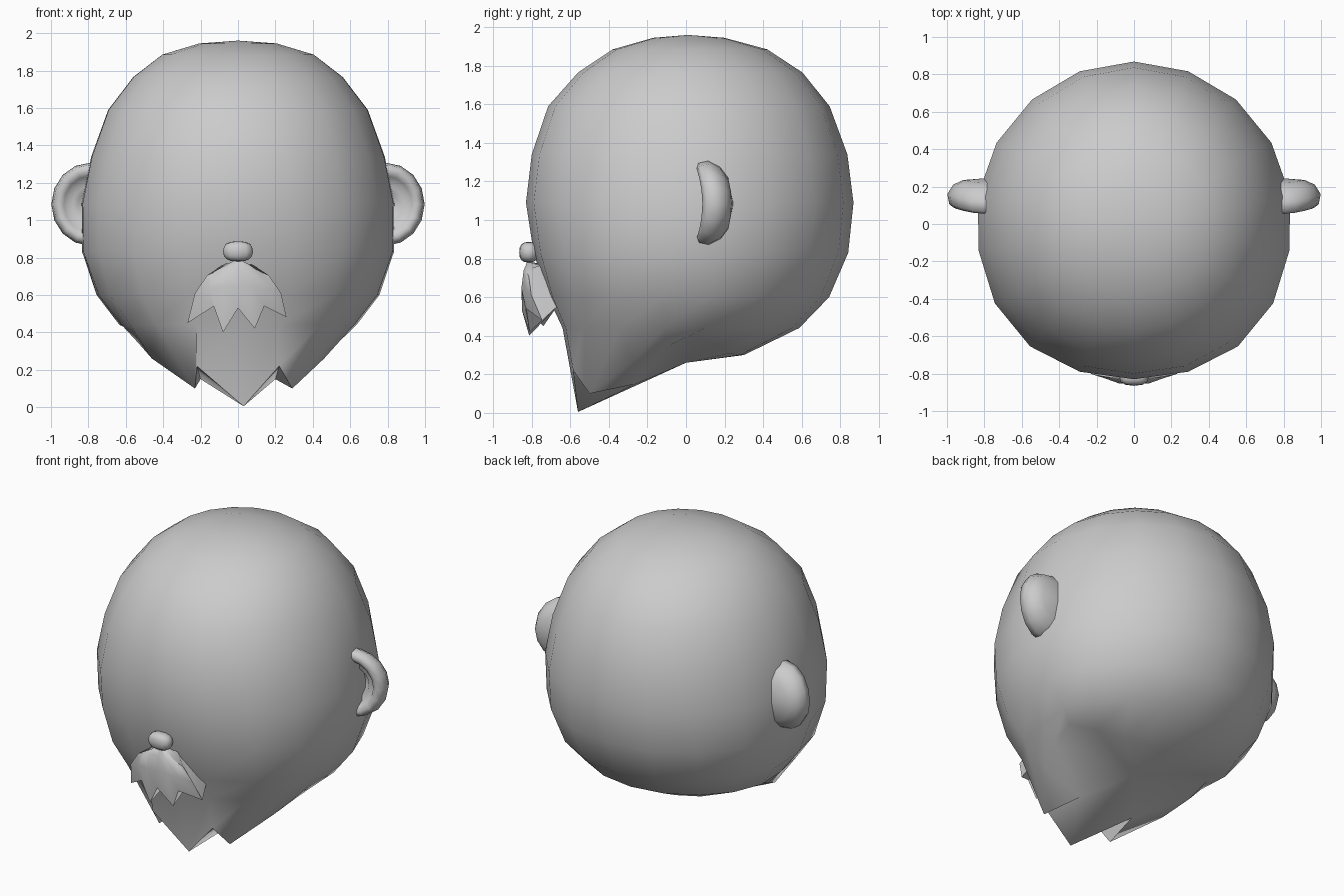
import bpy
import bmesh
from math import sin, cos, pi, radians

if "Cube" in bpy.data.objects:
    bpy.data.objects.remove(bpy.data.objects["Cube"])

grey = bpy.data.materials.new("plain_grey")
grey.use_nodes = True
grey.diffuse_color = (0.6, 0.6, 0.6, 1)
grey.node_tree.nodes["Principled BSDF"].inputs["Base Color"].default_value = (0.6, 0.6, 0.6, 1)


def finish(bm, name, angle):
    bmesh.ops.recalc_face_normals(bm, faces=bm.faces)
    mesh = bpy.data.meshes.new(name)
    bm.to_mesh(mesh)
    bm.free()
    mesh.materials.append(grey)
    mesh.shade_smooth()
    mesh.set_sharp_from_angle(angle=radians(angle))
    obj = bpy.data.objects.new(name, mesh)
    bpy.context.collection.objects.link(obj)
    return obj


def bridge(bm, a, b, closed=True):
    n = len(a)
    for i in range(n if closed else n - 1):
        j = (i + 1) % n
        bm.faces.new((a[i], a[j], b[j], b[i]))


def cap(bm, ring, centre):
    v = bm.verts.new(centre)
    for i in range(len(ring)):
        bm.faces.new((v, ring[i], ring[(i + 1) % len(ring)]))


# Head: horizontal rings (height, half width, front depth, back depth, squareness)
SEG = 18
rings = [(1.945, .21, .17, .2, 0), (1.885, .41, .38, .42, .01), (1.765, .565, .56, .6, .02),
         (1.59, .7, .715, .74, .02), (1.34, .79, .8, .83, .025), (1.09, .84, .83, .86, .03),
         (.83, .835, .79, .83, .04), (.6, .75, .715, .725, .07), (.44, .625, .64, .57, .09)]
bm = bmesh.new()
loops = []
for z, w, front, back, square in rings:
    loop = []
    for i in range(SEG):
        a = 2 * pi * i / SEG
        d, k = (back, 1 + square / 3) if cos(a) > 0 else (front, 1 + square * sin(2 * a) ** 2)
        loop.append(bm.verts.new((w * k * sin(a), d * k * cos(a), z)))
    loops.append(loop)

# Jaw edge from nape to beard tip, mirrored, with pointed teeth at the front
half = [(0, .3, .3), (.13, .28, .3), (.27, .23, .31), (.42, .15, .35), (.54, .04, .4),
        (.53, -.11, .34), (.46, -.28, .26), (.29, -.5, .1), (.22, -.585, .22), (.03, -.56, .005)]
jaw = [bm.verts.new(p) for p in half]
jaw += [bm.verts.new((-x, y, z)) for x, y, z in half[-2:0:-1]]
jaw[11].co.x = -.23
loops.append(jaw)
for a, b in zip(loops, loops[1:]):
    bridge(bm, a, b)
cap(bm, loops[0], (0, .01, 1.96))

# Underside, with a groove between the middle and side teeth
under = bm.verts.new((0, 0, .26))
for s in (1, -1):
    j = [jaw[(s * i) % SEG] for i in range(10)]
    groove = bm.verts.new((.2 * s, -.26, .15))
    for i in range(5):
        bm.faces.new((under, j[i], j[i + 1]))
    bm.faces.new((under, j[5], groove))
    for i in range(5, 9):
        bm.faces.new((groove, j[i], j[i + 1]))
    bm.faces.new((groove, j[9], under))
finish(bm, "head", 55)


# Ears: dished discs with a thick rolled rim and an inner fold
def ear(name, s):
    bm = bmesh.new()
    profile = [(.6, .235), (.85, .21), (1, .16), (.95, .105), (.82, .085), (.68, .095),
               (.56, .13), (.44, .12), (.3, .15)]
    n = 16

    def place(r, a, y):
        lift = .045 * (r * sin(a)) ** 2
        return (s * (.79 + .208 * r * cos(a)), y - lift, 1.085 + .222 * r * sin(a))

    loops = [[bm.verts.new(place(r, 2 * pi * i / n, y)) for i in range(n)] for r, y in profile]
    for a, b in zip(loops, loops[1:]):
        bridge(bm, a, b)
    cap(bm, loops[0], place(0, 0, .245))
    cap(bm, loops[-1], place(0, 0, .155))
    finish(bm, name, 85)


ear("left_ear", 1)
ear("right_ear", -1)

# Nose: small rounded block
bm = bmesh.new()
bmesh.ops.create_uvsphere(bm, u_segments=12, v_segments=8, radius=1)
for v in bm.verts:
    p = [abs(c) ** .8 * (1 if c > 0 else -1) for c in v.co]
    v.co = (.08 * p[0], -.815 + .05 * p[1], .833 + .054 * p[2])
finish(bm, "nose", 60)

# Moustache: fluted rows spreading down to a jagged hem
bm = bmesh.new()
hem = [(-.27, .45), (-.13, .54), (-.08, .4), (0, .53), (.09, .42), (.14, .54), (.26, .48)]
rows = []
for z, w, y in [(.785, .08, -.825), (.745, .165, -.845), (.65, .23, -.86)]:
    row = []
    for i in range(7):
        u = (i - 3) / 3
        flute = .008 if i % 2 else 0
        row.append(bm.verts.new((w * u, y + flute + 1.1 * (w * u) ** 2, z - .04 * u * u)))
    rows.append(row)
rows.append([bm.verts.new((x, -.82 - (.03 if i % 2 else 0) + 1.1 * x * x, z))
             for i, (x, z) in enumerate(hem)])
rows.append([bm.verts.new((x * .9, -.67, .55)) for x, z in hem])
rows.append([bm.verts.new((x * .25, -.74, .77)) for x, z in hem])
for a, b in zip(rows, rows[1:] + rows[:1]):
    bridge(bm, a, b, closed=False)
for k in (0, 6):
    bm.faces.new([r[k] for r in rows])
finish(bm, "moustache", 60)
